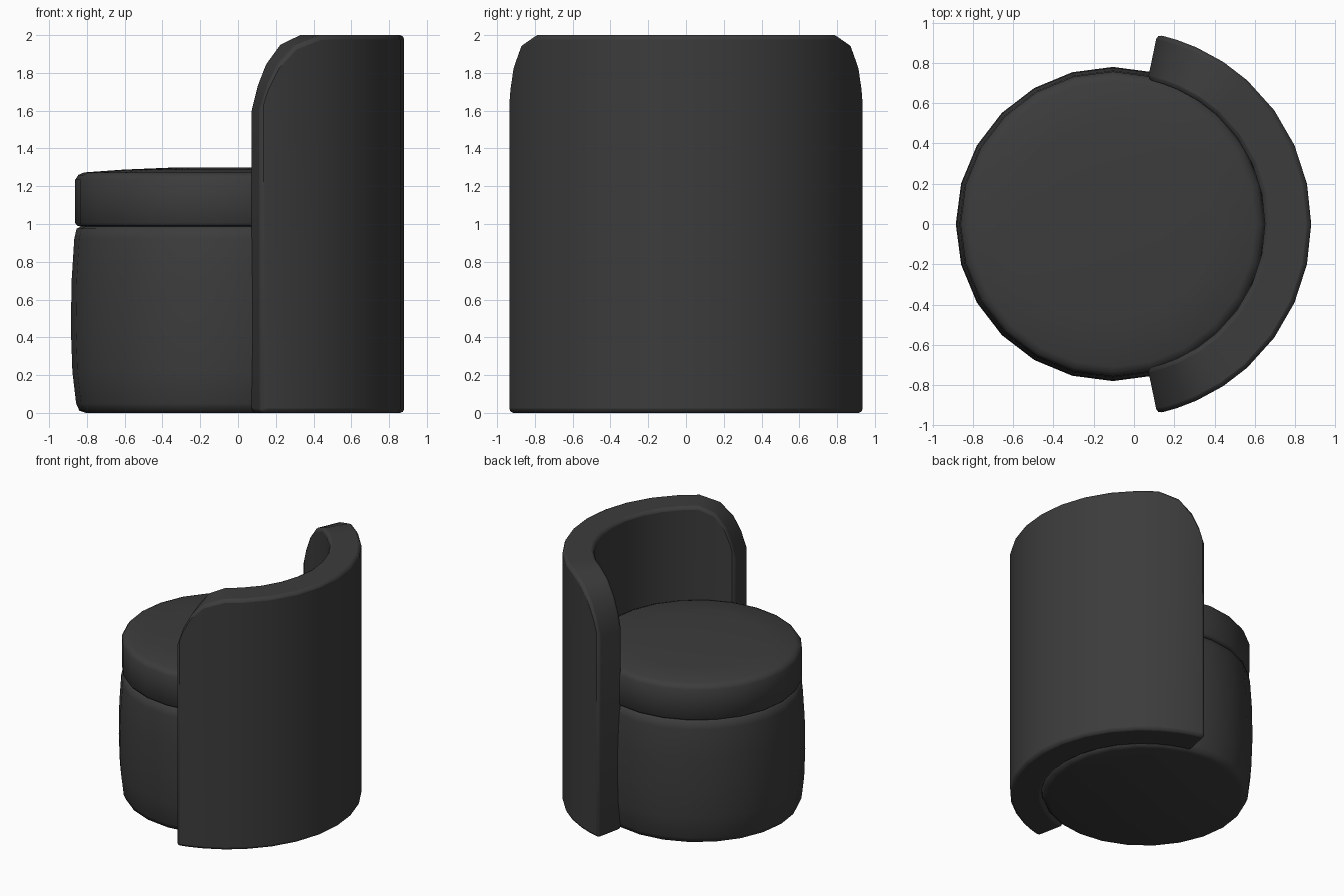
import bpy
import bmesh
from math import sin, cos, radians, tau

if "Cube" in bpy.data.objects:
    bpy.data.objects.remove(bpy.data.objects["Cube"])

# One dark fabric for the whole chair
fabric = bpy.data.materials.new("charcoal fabric")
fabric.use_nodes = True
color = (0.045, 0.045, 0.045, 1)
fabric.diffuse_color = color
fabric.node_tree.nodes["Principled BSDF"].inputs["Base Color"].default_value = color


def finish(name, bm, smooth_angle, bevel=0):
    bmesh.ops.recalc_face_normals(bm, faces=bm.faces)
    mesh = bpy.data.meshes.new(name)
    bm.to_mesh(mesh)
    bm.free()
    obj = bpy.data.objects.new(name, mesh)
    bpy.context.collection.objects.link(obj)
    mesh.materials.append(fabric)
    if bevel:
        mod = obj.modifiers.new("soft edges", "BEVEL")
        mod.width = bevel
        mod.segments = 2
        mod.limit_method = "ANGLE"
        mod.angle_limit = radians(40)
    bpy.ops.object.select_all(action="DESELECT")
    obj.select_set(True)
    bpy.context.view_layer.objects.active = obj
    bpy.ops.object.shade_smooth_by_angle(angle=radians(smooth_angle))


def turned(name, profile, center_x, sides=24):
    """Closed solid turned around a vertical axis from (radius, z) pairs."""
    bm = bmesh.new()
    rings = [[bm.verts.new((center_x + r * cos(tau * i / sides), r * sin(tau * i / sides), z))
              for i in range(sides)] for r, z in profile]
    for low, high in zip(rings, rings[1:]):
        for i in range(sides):
            j = (i + 1) % sides
            bm.faces.new((low[i], low[j], high[j], high[i]))
    bm.faces.new(rings[0])
    bm.faces.new(rings[-1])
    finish(name, bm, 60)


# Bulging drum base and domed cushion
turned("seat_base", [(0.70, 0), (0.735, 0.012), (0.752, 0.05), (0.772, 0.22), (0.78, 0.45),
                     (0.776, 0.7), (0.762, 0.92), (0.75, 0.975), (0.72, 0.99)], -0.105)
turned("seat_cushion", [(0.72, 0.985), (0.745, 0.99), (0.757, 1.005), (0.757, 1.235),
                        (0.74, 1.26), (0.71, 1.273), (0.5, 1.288), (0.26, 1.298)], -0.105)

# Curved backrest: (angle, top height) along one half, mirrored to the other
half = [(12, 2), (24, 2), (36, 2), (48, 2), (57, 2), (66, 1.95),
        (72, 1.85), (75.5, 1.74), (78.3, 1.6)]
arc = [(-a, z) for a, z in reversed(half)] + [(0, 2)] + half
inner, outer, center_x = 0.73, 0.96, -0.08
bm = bmesh.new()
sections = []
for angle, top in arc:
    c, s = cos(radians(angle)), sin(radians(angle))
    sections.append([bm.verts.new((center_x + r * c, r * s, z))
                     for r, z in ((inner, 0), (outer, 0), (outer, top), (inner, top))])
for a, b in zip(sections, sections[1:]):
    for i in range(4):
        j = (i + 1) % 4
        bm.faces.new((a[i], a[j], b[j], b[i]))
bm.faces.new(sections[0])
bm.faces.new(sections[-1])
finish("curved_backrest", bm, 50, bevel=0.022)
